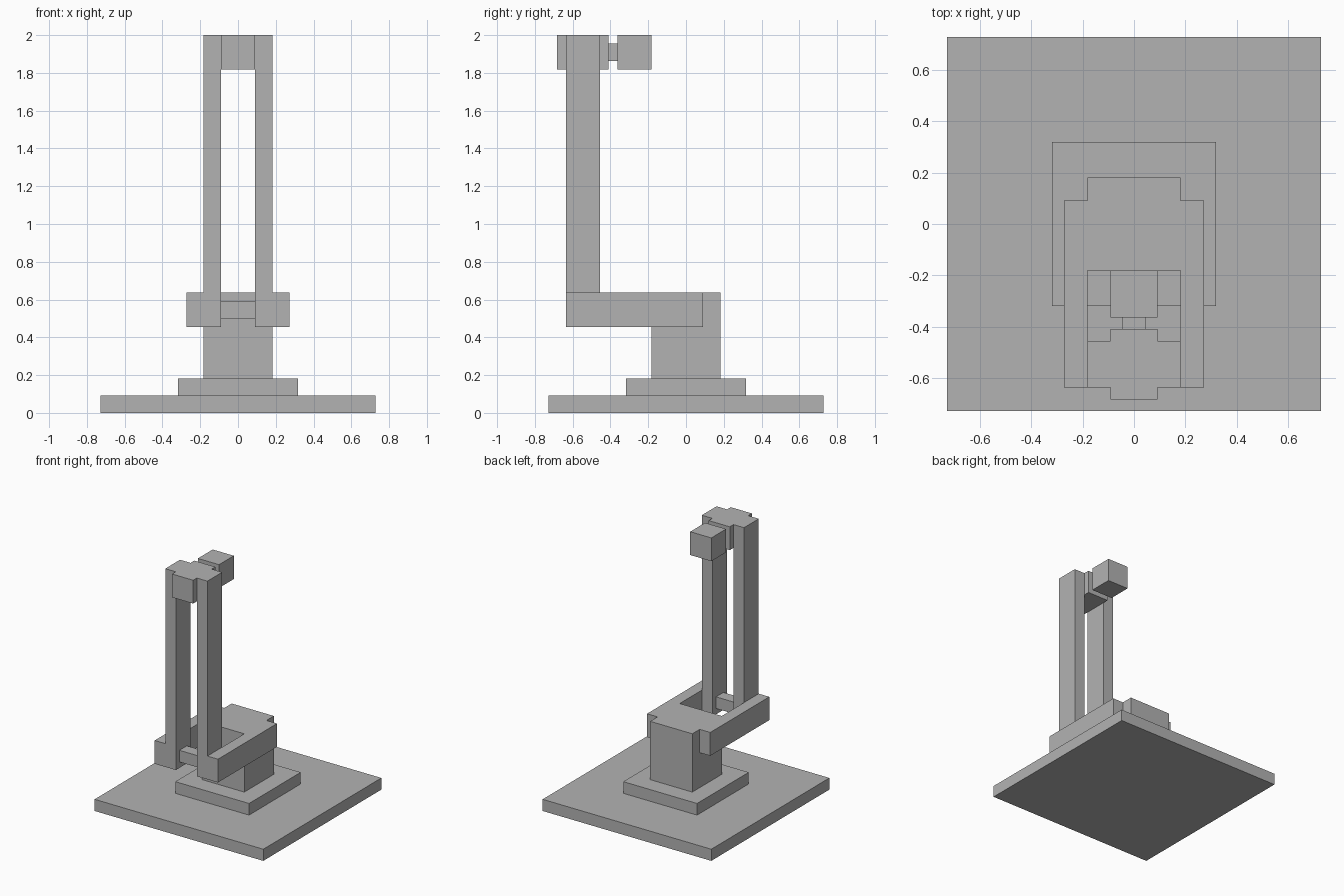
import bpy
import bmesh
from mathutils import Vector

cube = bpy.data.objects.get("Cube")
if cube:
    bpy.data.objects.remove(cube, do_unlink=True)

U = 1 / 11  # grid module: the model is 22 modules tall

grey = bpy.data.materials.new("plain grey")
grey.use_nodes = True
colour = (0.45, 0.45, 0.45, 1)
grey.diffuse_color = colour
grey.node_tree.nodes["Principled BSDF"].inputs["Base Color"].default_value = colour


def box(name, x, y, z):
    """Box spanning the given (low, high) ranges, in modules."""
    low, high = (Vector(c) * U for c in zip(x, y, z))
    bm = bmesh.new()
    bmesh.ops.create_cube(bm, size=1)
    bmesh.ops.scale(bm, vec=high - low, verts=bm.verts)
    bmesh.ops.translate(bm, vec=(low + high) / 2, verts=bm.verts)
    mesh = bpy.data.meshes.new(name)
    bm.to_mesh(mesh)
    bm.free()
    mesh.materials.append(grey)
    obj = bpy.data.objects.new(name, mesh)
    bpy.context.collection.objects.link(obj)
    return obj


def pair(name, x, y, z):
    """The same box on the left (+x) and the right (-x)."""
    box("left_" + name, x, y, z)
    box("right_" + name, (-x[1], -x[0]), y, z)


# Stepped base and column
box("base_plate", (-8, 8), (-8, 8), (0, 1))
box("plinth", (-3.5, 3.5), (-3.5, 3.5), (1, 2))
box("column", (-2, 2), (-2, 2), (2, 7))

# Forward arms and the uprights they carry
pair("lower_arm", (2, 3), (-7, 1), (5, 7))
pair("upright", (1, 2), (-7, -5), (5, 22))
box("lower_axle", (-1, 1), (-6.5, -5.5), (5.5, 6.5))

# Head between the uprights, with its rear block
box("head", (-1, 1), (-7.5, -4.5), (20, 22))
box("wrist", (-0.5, 0.5), (-4.5, -4), (20.5, 21.5))
box("rear_block", (-1, 1), (-4, -2), (20, 22))
